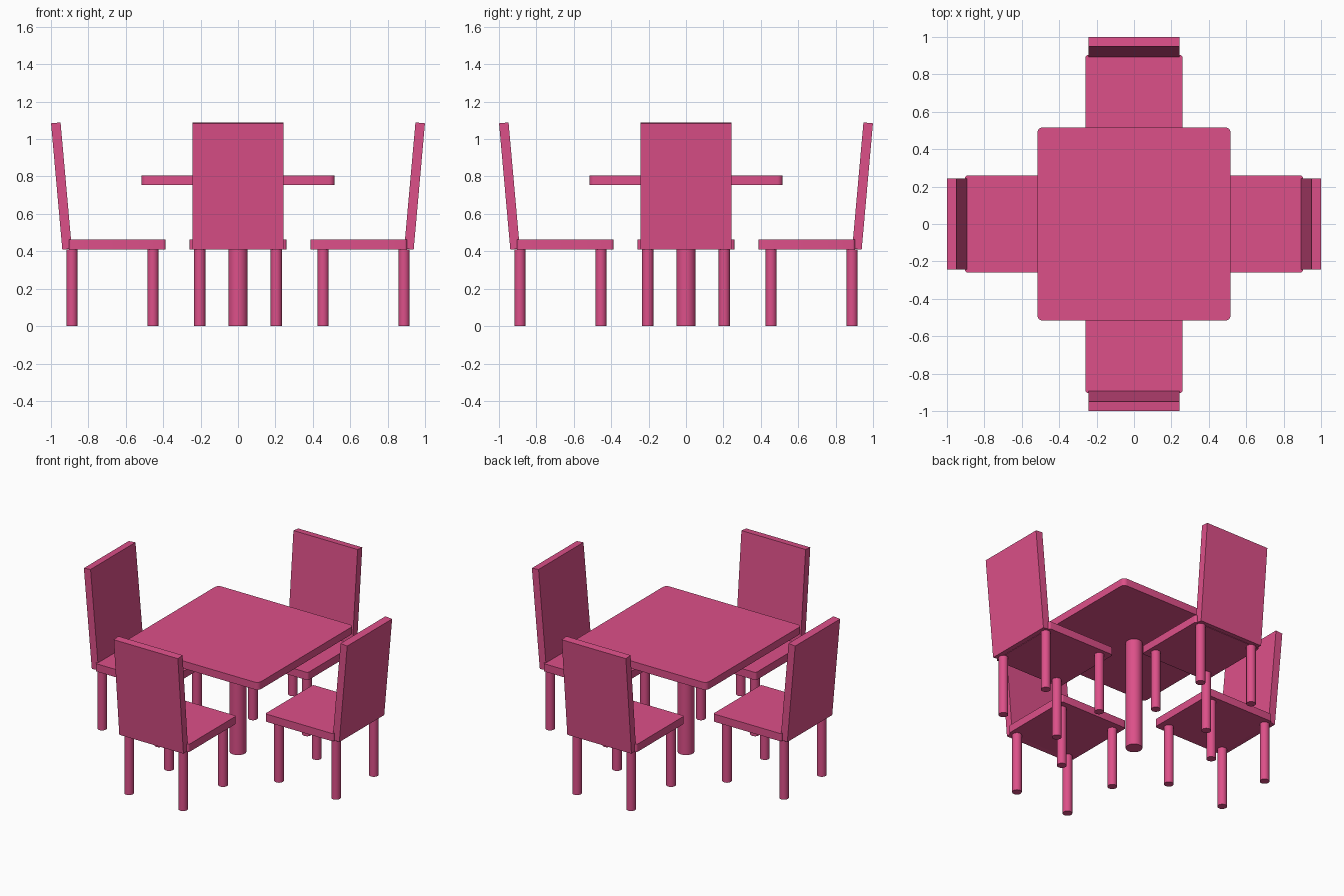
import bpy, bmesh
from math import pi, radians
from mathutils import Matrix, Vector

if "Cube" in bpy.data.objects:
    bpy.data.objects.remove(bpy.data.objects["Cube"])

pink = bpy.data.materials.new("pink_paint")
pink.diffuse_color = (0.72, 0.08, 0.25, 1)
pink.use_nodes = True
pink.node_tree.nodes["Principled BSDF"].inputs["Base Color"].default_value = pink.diffuse_color


def finish(name, bm, matrix, smooth=False):
    me = bpy.data.meshes.new(name)
    bm.normal_update()
    bm.to_mesh(me)
    bm.free()
    me.materials.append(pink)
    ob = bpy.data.objects.new(name, me)
    ob.matrix_world = matrix
    bpy.context.collection.objects.link(ob)
    if smooth:
        bpy.ops.object.select_all(action='DESELECT')
        ob.select_set(True)
        bpy.context.view_layer.objects.active = ob
        bpy.ops.object.shade_smooth_by_angle(angle=radians(35))
    return ob


def slab(name, size, matrix, corner=0.0):
    """Box with optionally rounded vertical corners."""
    bm = bmesh.new()
    bmesh.ops.create_cube(bm, size=1)
    bmesh.ops.scale(bm, vec=Vector(size), verts=bm.verts)
    if corner:
        upright = [e for e in bm.edges
                   if abs(e.verts[0].co.z - e.verts[1].co.z) > size[2] / 2]
        bmesh.ops.bevel(bm, geom=upright, offset=corner, segments=6,
                        profile=0.5, affect='EDGES')
    return finish(name, bm, matrix, smooth=corner > 0)


def post(name, radius, height, matrix):
    """Cylinder standing on its own origin."""
    bm = bmesh.new()
    bmesh.ops.create_cone(bm, cap_ends=True, segments=32, radius1=radius,
                          radius2=radius, depth=height,
                          matrix=Matrix.Translation((0, 0, height / 2)))
    return finish(name, bm, matrix, smooth=True)


T = Matrix.Translation

# Table: rounded square top on a single pedestal
slab("table_top", (1.034, 1.034, 0.051), T((0, 0, 0.7795)), 0.03)
post("table_pedestal", 0.052, 0.754, Matrix.Identity(4))

# Four chairs facing the table, each modelled on the +x side and turned
for i, side in enumerate(("right", "back", "left", "front")):
    turn = Matrix.Rotation(i * pi / 2, 4, 'Z')
    slab(f"{side}_chair_seat", (0.516, 0.518, 0.053),
         turn @ T((0.6455, 0, 0.436)), 0.014)
    # Backrest leans outward by five degrees
    slab(f"{side}_chair_backrest", (0.051, 0.487, 0.678),
         turn @ T((0.944, 0, 0.749)) @ Matrix.Rotation(radians(5.1), 4, 'Y'))
    for x, row in ((0.455, "front"), (0.888, "rear")):
        for y, hand in ((-0.205, "left"), (0.205, "right")):
            post(f"{side}_chair_{row}_{hand}_leg", 0.03, 0.4095,
                 turn @ T((x, y, 0)))
